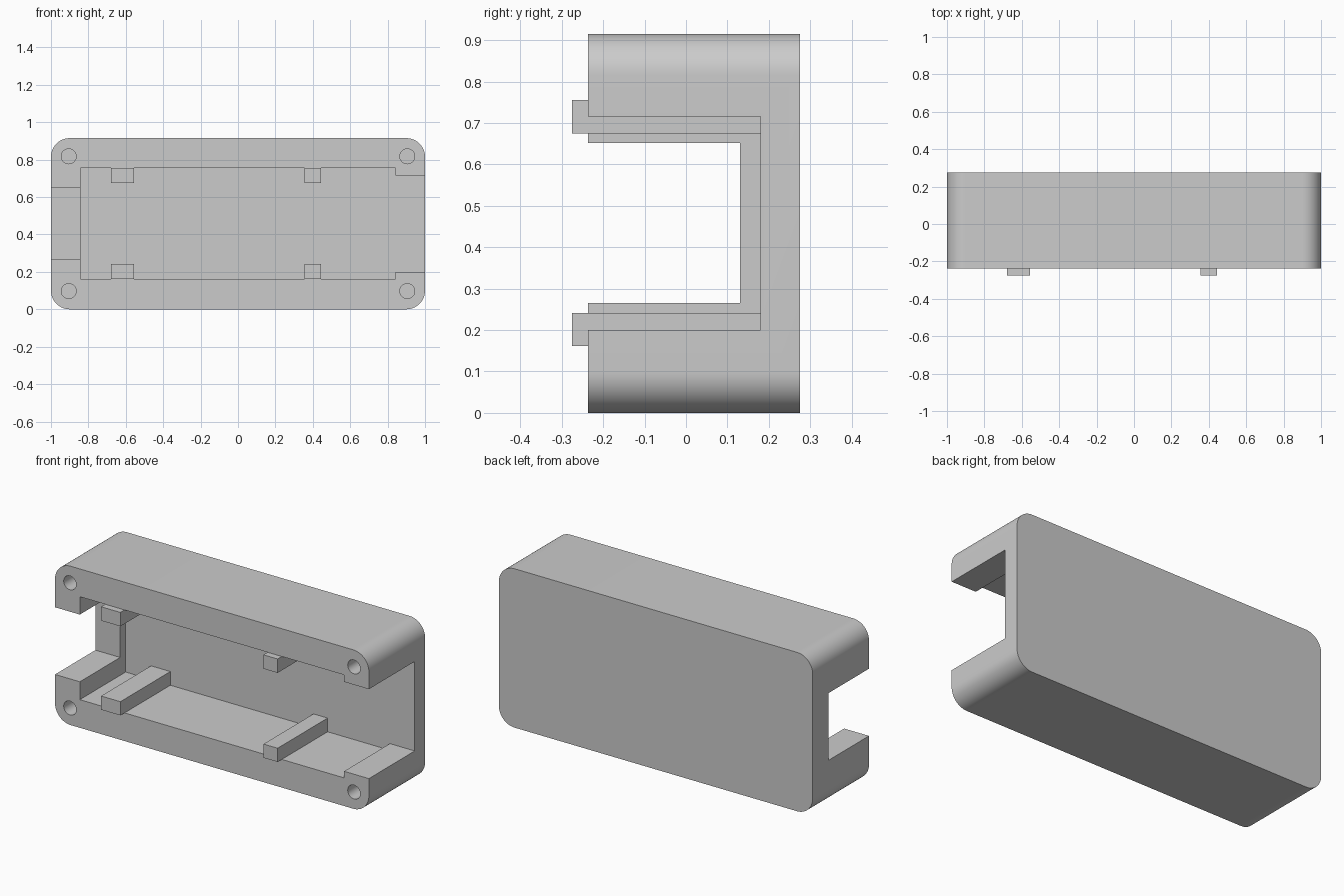
import bpy
import bmesh
from math import sin, cos, pi, radians

if "Cube" in bpy.data.objects:
    bpy.data.objects.remove(bpy.data.objects["Cube"], do_unlink=True)

# Overall dimensions
FRONT, BACK = -0.237, 0.275
HEIGHT = 0.915
RADIUS = 0.1
FLOOR = 0.18
CAVITY_LOW, CAVITY_HIGH = 0.162, 0.755

plastic = bpy.data.materials.new("grey plastic")
plastic.use_nodes = True
grey = (0.6, 0.6, 0.6, 1)
plastic.diffuse_color = grey
plastic.node_tree.nodes["Principled BSDF"].inputs["Base Color"].default_value = grey


def extrude_profile(name, points, y0, y1):
    """Solid made from an outline in x and z, running from y0 to y1."""
    bm = bmesh.new()
    face = bm.faces.new([bm.verts.new((x, y0, z)) for x, z in points])
    grown = bmesh.ops.extrude_face_region(bm, geom=[face])["geom"]
    verts = [v for v in grown if isinstance(v, bmesh.types.BMVert)]
    bmesh.ops.translate(bm, verts=verts, vec=(0, y1 - y0, 0))
    bmesh.ops.recalc_face_normals(bm, faces=bm.faces)
    mesh = bpy.data.meshes.new(name)
    bm.to_mesh(mesh)
    bm.free()
    mesh.materials.append(plastic)
    obj = bpy.data.objects.new(name, mesh)
    bpy.context.collection.objects.link(obj)
    return obj


def block(name, x0, x1, y0, y1, z0, z1):
    return extrude_profile(name, [(x0, z0), (x1, z0), (x1, z1), (x0, z1)], y0, y1)


def arc(cx, cz, radius, start, end, steps):
    angles = [start + (end - start) * i / steps for i in range(steps + 1)]
    return [(cx + radius * cos(a), cz + radius * sin(a)) for a in angles]


# Rounded outer case
outline = []
centres = [(1, 1), (-1, 1), (-1, -1), (1, -1)]
for i, (sx, sz) in enumerate(centres):
    cx = sx * (1 - RADIUS)
    cz = HEIGHT / 2 + sz * (HEIGHT / 2 - RADIUS)
    outline += arc(cx, cz, RADIUS, i * pi / 2, (i + 1) * pi / 2, 16)
case = extrude_profile("case", outline, FRONT, BACK)

# Main cavity, the two end openings and the screw holes
cutters = [
    block("cavity_cutter", -0.842, 0.842, -0.5, FLOOR, CAVITY_LOW, CAVITY_HIGH),
    block("right_end_cutter", 0.5, 1.2, -0.5, FLOOR, 0.2, 0.715),
    block("left_end_cutter", -1.2, -0.5, -0.5, 0.13, 0.265, 0.652),
]
for x in (-0.905, 0.905):
    for z in (0.097, HEIGHT - 0.097):
        circle = arc(x, z, 0.04, 0, 2 * pi, 32)[:-1]
        cutters.append(extrude_profile("screw_hole_cutter", circle, -0.5, FLOOR))

bpy.context.view_layer.objects.active = case
for cutter in cutters:
    cutter.hide_render = True
    cut = case.modifiers.new("cut", 'BOOLEAN')
    cut.operation = 'DIFFERENCE'
    cut.solver = 'EXACT'
    cut.object = cutter
    bpy.ops.object.modifier_apply(modifier=cut.name)
    bpy.data.objects.remove(cutter, do_unlink=True)

# Soft corners with sharp edges elsewhere
bpy.ops.object.select_all(action='DESELECT')
case.select_set(True)
bpy.ops.object.shade_smooth_by_angle(angle=radians(30))

# Board rails along the cavity floor and ceiling
for side, x0, x1 in (("wide", -0.68, -0.557), ("narrow", 0.355, 0.445)):
    block("lower_" + side + "_rail", x0, x1, BACK * -1, FLOOR, CAVITY_LOW, 0.241)
    block("upper_" + side + "_rail", x0, x1, BACK * -1, FLOOR, 0.675, CAVITY_HIGH)
